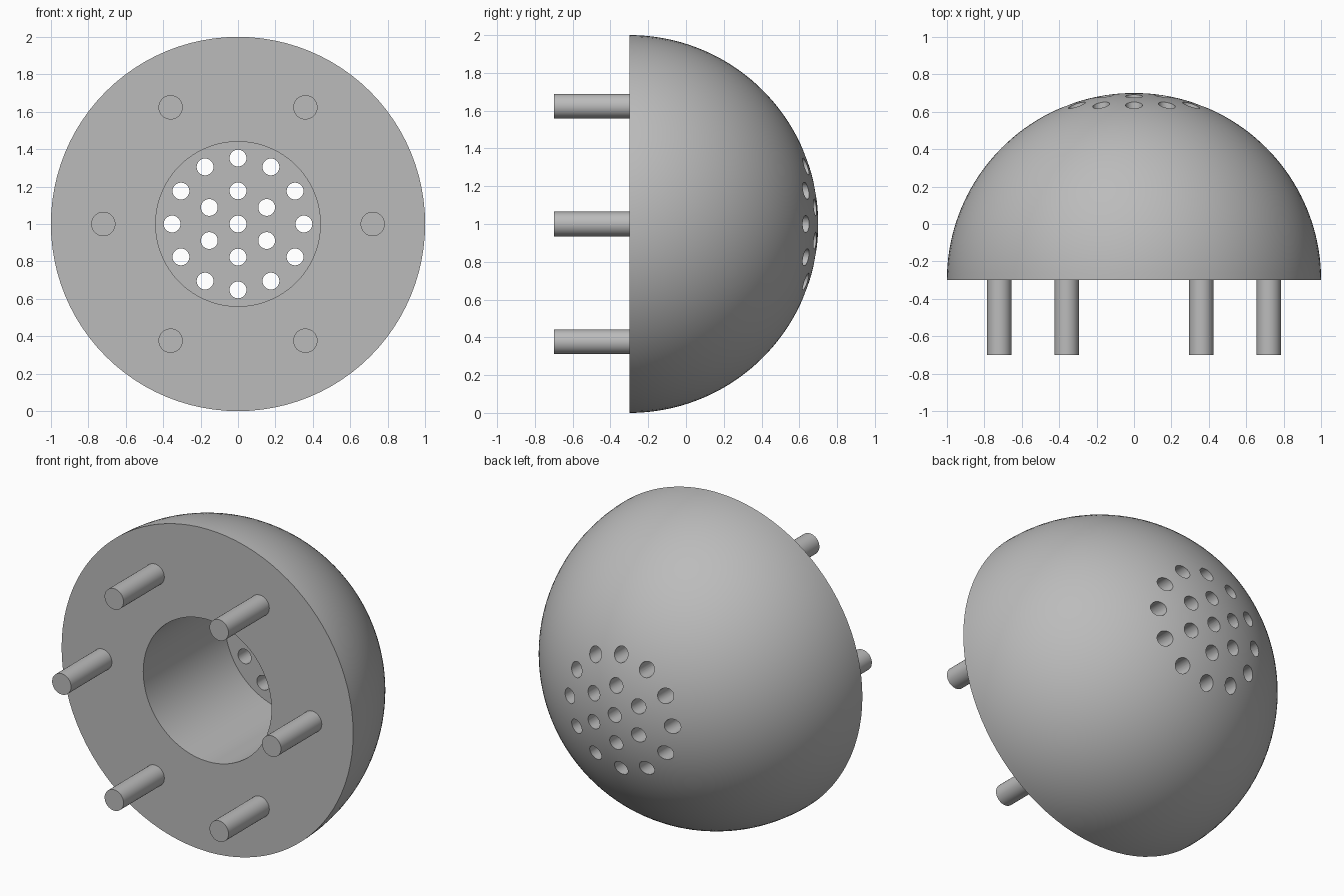
import bpy, bmesh
from math import sin, cos, pi, radians
from mathutils import Matrix, Vector

cube = bpy.data.objects.get("Cube")
if cube:
    bpy.data.objects.remove(cube, do_unlink=True)

FACE_Y, MID_Z = -0.3, 1.0

grey = bpy.data.materials.new("plain_grey")
grey.use_nodes = True
grey.diffuse_color = (0.5, 0.5, 0.5, 1)
grey.node_tree.nodes["Principled BSDF"].inputs["Base Color"].default_value = (0.5, 0.5, 0.5, 1)


def make_object(name, bm):
    bmesh.ops.recalc_face_normals(bm, faces=bm.faces)
    mesh = bpy.data.meshes.new(name)
    bm.to_mesh(mesh)
    bm.free()
    mesh.materials.append(grey)
    obj = bpy.data.objects.new(name, mesh)
    bpy.context.collection.objects.link(obj)
    return obj


def add_rod(bm, x, z, radius, y0, y1, sides):
    """Cylinder lying along y."""
    place = Matrix.Translation((x, (y0 + y1) / 2, z)) @ Matrix.Rotation(pi / 2, 4, 'X')
    bmesh.ops.create_cone(bm, cap_ends=True, segments=sides, radius1=radius,
                          radius2=radius, depth=y1 - y0, matrix=place)


def ring(count, radius):
    return [(radius * cos(2 * pi * i / count), MID_Z + radius * sin(2 * pi * i / count))
            for i in range(count)]


def activate(obj):
    bpy.ops.object.select_all(action='DESELECT')
    obj.select_set(True)
    bpy.context.view_layer.objects.active = obj


# Dome with a blind round bore, revolved about the y axis
profile = [(0, 0.5), (0.44, 0.5), (0.44, FACE_Y)]
steps = 40
profile += [(cos(pi / 2 * i / steps), FACE_Y + sin(pi / 2 * i / steps)) for i in range(steps)]
profile.append((0, FACE_Y + 1))
bm = bmesh.new()
verts = [bm.verts.new((r, y, MID_Z)) for r, y in profile]
edges = [bm.edges.new(pair) for pair in zip(verts, verts[1:])]
bmesh.ops.spin(bm, geom=verts + edges, cent=(0, 0, MID_Z), axis=(0, 1, 0),
               angle=2 * pi, steps=96, use_merge=False)
bmesh.ops.remove_doubles(bm, verts=bm.verts, dist=0.0005)
dome = make_object("dome", bm)

# Perforations through the bore floor: centre, inner ring, outer ring
bm = bmesh.new()
inner = [(z - MID_Z, MID_Z + x) for x, z in ring(6, 0.177)]
for x, z in [(0, MID_Z)] + inner + ring(12, 0.352):
    add_rod(bm, x, z, 0.045, 0.3, 0.9, 32)
cutter = make_object("hole_cutter", bm)
cutter.hide_render = True

cut = dome.modifiers.new("holes", 'BOOLEAN')
cut.operation = 'DIFFERENCE'
cut.solver = 'EXACT'
cut.object = cutter
activate(dome)
bpy.ops.object.modifier_apply(modifier=cut.name)
bpy.data.objects.remove(cutter, do_unlink=True)
bpy.ops.object.shade_smooth_by_angle(angle=radians(30))

# Six mounting pegs on the flat face
for i, (x, z) in enumerate(ring(6, 0.72)):
    bm = bmesh.new()
    add_rod(bm, x, z, 0.065, -0.7, FACE_Y, 32)
    peg = make_object(f"peg_{i + 1}", bm)
    activate(peg)
    bpy.ops.object.shade_smooth_by_angle(angle=radians(30))
